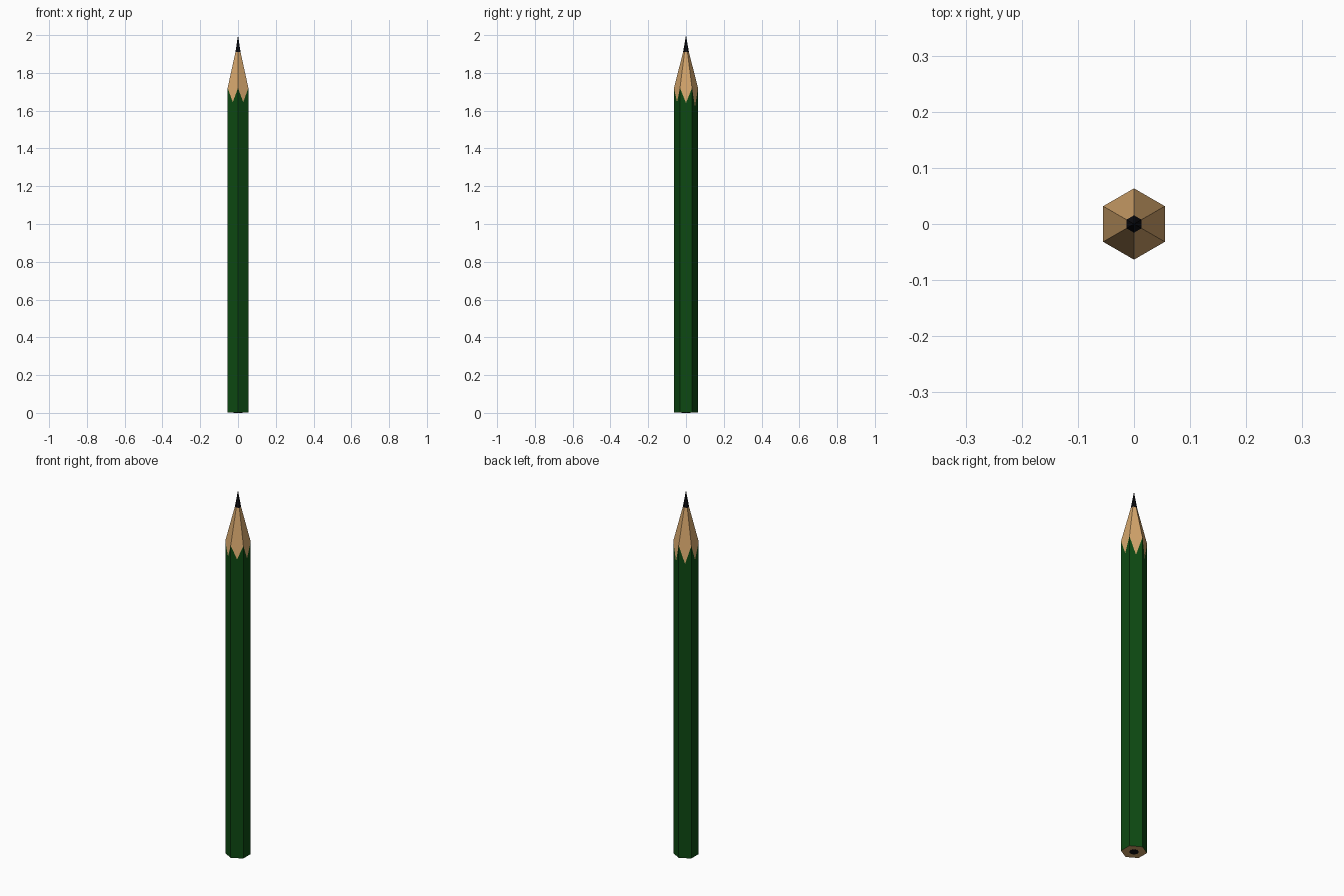
import bpy, bmesh
from math import cos, sin, radians

if "Cube" in bpy.data.objects:
    bpy.data.objects.remove(bpy.data.objects["Cube"])

R = 0.0635                      # body corner radius
APO = R * cos(radians(30))      # body flat distance
LEAD_R = 0.0155
SHOULDER, LEAD_Z, TIP_Z = 1.72, 1.91, 2.0
DIPS = [1.64, 1.62, 1.62, 1.63, 1.645, 1.645]   # lowest sharpened point per face


def material(name, rgb):
    m = bpy.data.materials.new(name)
    m.diffuse_color = (*rgb, 1)
    m.use_nodes = True
    m.node_tree.nodes["Principled BSDF"].inputs["Base Color"].default_value = m.diffuse_color
    return m


green = material("green_paint", (0.004, 0.066, 0.006))
wood = material("bare_wood", (0.66, 0.38, 0.15))
black = material("graphite", (0.004, 0.004, 0.006))


def finish(bm, name, mat):
    bmesh.ops.recalc_face_normals(bm, faces=bm.faces)
    me = bpy.data.meshes.new(name)
    bm.to_mesh(me)
    bm.free()
    me.materials.append(mat)
    ob = bpy.data.objects.new(name, me)
    bpy.context.collection.objects.link(ob)
    return ob


def ring(bm, r, z, n=6, start=-30):
    return [bm.verts.new((r * cos(radians(start + i * 360 / n)),
                          r * sin(radians(start + i * 360 / n)), z)) for i in range(n)]


def dips(bm):
    return [bm.verts.new((APO * cos(radians(60 * i)), APO * sin(radians(60 * i)), z))
            for i, z in enumerate(DIPS)]


# painted hexagonal barrel with a zigzag upper edge
bm = bmesh.new()
low, high, mid = ring(bm, R, 0.001), ring(bm, R, SHOULDER), dips(bm)
for i in range(6):
    j = (i + 1) % 6
    bm.faces.new((low[i], low[j], high[j], mid[i], high[i]))
finish(bm, "barrel", green)

# sharpened wood facets
bm = bmesh.new()
low, high, mid = ring(bm, R, SHOULDER), ring(bm, LEAD_R, LEAD_Z), dips(bm)
for i in range(6):
    j = (i + 1) % 6
    bm.faces.new((mid[i], low[j], high[j], high[i], low[i]))
finish(bm, "sharpened_wood", wood)

# lead point
bm = bmesh.new()
base, tip = ring(bm, LEAD_R, LEAD_Z), bm.verts.new((0, 0, TIP_Z))
for i in range(6):
    bm.faces.new((base[i], base[(i + 1) % 6], tip))
finish(bm, "lead_point", black)

# wooden end face: a flat hexagon closing the barrel
bm = bmesh.new()
bm.faces.new(list(reversed(ring(bm, R, 0.001))))
end = finish(bm, "wood_end", wood)
if end.data.polygons[0].normal.z > 0:
    end.data.flip_normals()

# lead core showing at the flat end
bm = bmesh.new()
a, b = ring(bm, 0.023, 0, 16), ring(bm, 0.023, 0.002, 16)
bm.faces.new(a)
bm.faces.new(b)
for i in range(16):
    j = (i + 1) % 16
    bm.faces.new((a[i], a[j], b[j], b[i]))
finish(bm, "lead_core", black)
